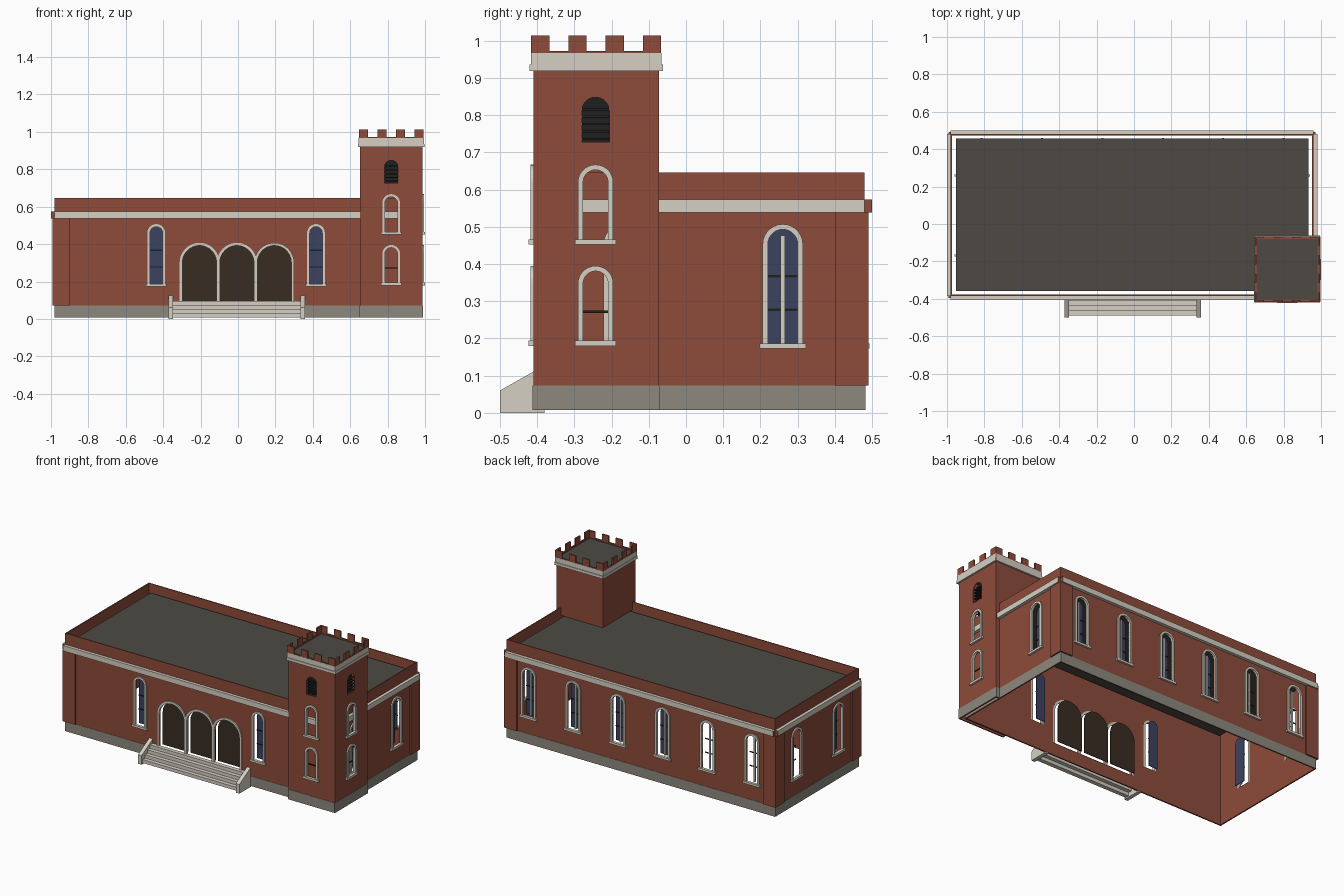
import bpy
import math
from mathutils import Matrix, Vector

cube = bpy.data.objects.get("Cube")
if cube:
    bpy.data.objects.remove(cube, do_unlink=True)


def material(name, rgb):
    m = bpy.data.materials.new(name)
    m.use_nodes = True
    m.diffuse_color = (*rgb, 1)
    m.node_tree.nodes["Principled BSDF"].inputs["Base Color"].default_value = (*rgb, 1)
    return m


BRICK = material("red brick", (0.27, 0.072, 0.043))
STONE = material("pale stone", (0.67, 0.63, 0.55))
BASE = material("grey stone", (0.27, 0.25, 0.21))
ROOF = material("dark roofing", (0.074, 0.068, 0.056))
GLASS = material("blue glass", (0.045, 0.055, 0.12))
DOOR = material("dark wood", (0.041, 0.025, 0.016))
IRON = material("black iron", (0.014, 0.014, 0.015))

# Each facade has its own frame: u along the wall, v up, depth outwards
ALONG = {"front": (1, 0, 0), "right": (0, 1, 0), "back": (-1, 0, 0), "left": (0, -1, 0), "top": (1, 0, 0)}


def frame(side, plane):
    u = Vector(ALONG[side])
    v = Vector((0, 1, 0)) if side == "top" else Vector((0, 0, 1))
    n = u.cross(v)
    m = Matrix((u, v, n)).transposed().to_4x4()
    m.translation = n * plane
    return m


def rect(u0, u1, v0, v1):
    return [(u0, v0), (u1, v0), (u1, v1), (u0, v1)]


def arch(c, width, v0, v1, steps=14):
    r = width / 2
    pts = [(c - r, v0), (c + r, v0)]
    for i in range(steps + 1):
        a = math.pi * i / steps
        pts.append((c + r * math.cos(a), v1 - r + r * math.sin(a)))
    return pts


def plate(name, face, loops, d0, d1, mat):
    """Flat slab from an outline, further loops being holes."""
    cu = bpy.data.curves.new(name, "CURVE")
    cu.dimensions = "2D"
    cu.fill_mode = "BOTH"
    cu.extrude = (d1 - d0) / 2
    for loop in loops:
        sp = cu.splines.new("POLY")
        sp.points.add(len(loop) - 1)
        for p, (a, b) in zip(sp.points, loop):
            p.co = (a, b, 0, 1)
        sp.use_cyclic_u = True
    tmp = bpy.data.objects.new(name + "_outline", cu)
    bpy.context.collection.objects.link(tmp)
    dg = bpy.context.evaluated_depsgraph_get()
    me = bpy.data.meshes.new_from_object(tmp.evaluated_get(dg))
    bpy.data.objects.remove(tmp, do_unlink=True)
    me.materials.clear()
    me.materials.append(mat)
    for p in me.polygons:
        p.use_smooth = False
        p.material_index = 0
    ob = bpy.data.objects.new(name, me)
    bpy.context.collection.objects.link(ob)
    ob.matrix_world = face @ Matrix.Translation((0, 0, (d0 + d1) / 2))
    return ob


def window(name, face, c, width, v0, v1, glazed=True, bars=(), bar_depth=-0.03, mullion=False):
    """Stone surround, sill, glass and bars; returns the wall opening."""
    t = 0.014
    hole = arch(c, width - 2 * t, v0, v1 - t)
    plate(name + "_surround", face, [arch(c, width, v0, v1), hole], -0.008, 0.008, STONE)
    plate(name + "_sill", face, [rect(c - width / 2 - 0.008, c + width / 2 + 0.008, v0 - 0.01, v0 + 0.004)],
          -0.005, 0.013, STONE)
    if glazed:
        plate(name + "_glass", face, [hole], -0.038, -0.034, GLASS)
    for z in bars:
        plate(name + "_bar", face, [rect(c - width / 2 + t, c + width / 2 - t, z - 0.003, z + 0.003)],
              bar_depth - 0.004, bar_depth, IRON)
    if mullion:
        plate(name + "_mullion", face, [rect(c - 0.0055, c + 0.0055, v0, v1 - 0.03)], -0.028, -0.02, STONE)
    return hole


# Main hall
X0, X1, Y0, Y1 = -0.98, 0.96, -0.385, 0.48
CX = (X0 + X1) / 2
DOOR_X = CX + 0.004
FLOOR, PLINTH, BAND, BAND_TOP, TOP, ROOF_Z = 0.008, 0.073, 0.538, 0.573, 0.646, 0.594
hall = {"front": (-Y0, X0, X1), "right": (X1, Y0, Y1), "back": (Y1, -X1, -X0), "left": (-X0, -Y1, -Y0)}
# Window centres along each wall, with whether they hold glass
side_windows = {
    "front": [(CX - 0.427, True), (CX + 0.427, True)],
    "right": [(-0.168, True), (0.26, True)],
    "back": [(-0.8 + 0.323 * i, i < 4) for i in range(6)],
    "left": [(-0.26, False), (0.168, True)],
}
for side, (plane, a, b) in hall.items():
    f = frame(side, plane)
    w = 0.095 if side == "front" else 0.108
    holes = [window(side + "_window", f, c, w, 0.183, 0.507, g, (0.277, 0.367), mullion=side != "front")
             for c, g in side_windows[side]]
    if side == "front":
        # Three arched doorways sharing their jambs
        for i in (-1, 0, 1):
            c = DOOR_X + 0.2 * i
            hole = arch(c, 0.182, 0.09, 0.392, 20)
            plate("door_surround", f, [arch(c, 0.212, 0.09, 0.407, 20), hole], -0.008, 0.008 + 0.0005 * i, STONE)
            plate("door", f, [hole], -0.036, -0.032, DOOR)
            holes.append(hole)
    plate(side + "_wall", f, [rect(a, b, FLOOR, TOP)] + holes, -0.007, 0, BRICK)
    plate(side + "_plinth", f, [rect(a, b, FLOOR, PLINTH)], 0, 0.002, BASE)
    # Band course with brick ends
    band = plate(side + "_band", f, [rect(a, b, BAND, BAND_TOP)], 0, 0.02, STONE)
    band.data.materials.append(BRICK)
    for p in band.data.polygons:
        if abs(p.normal.x) > 0.9:
            p.material_index = 1
    for u0, u1 in ((a - 0.01, a + 0.08), (b - 0.08, b + 0.01)):
        plate(side + "_corner_pilaster", f, [rect(u0, u1, PLINTH, BAND)], 0, 0.011, BRICK)
plate("hall_roof", frame("top", ROOF_Z), [rect(X0 + 0.028, X1 - 0.028, Y0 + 0.028, Y1 - 0.022)], -0.005, 0, ROOF)

# Tower, whose left and back walls drop below the roof only outside the hall
TX0, TX1, TY0, TY1 = 0.652, 0.987, -0.41, -0.073
TCX, TCY = 0.819, -0.243
CROWN, CROWN_TOP, MERLON = 0.918, 0.967, 1.014
tower = {"front": (-TY0, TX0, TX1, TCX), "right": (TX1, TY0, TY1, TCY),
         "back": (TY1, -TX1, -TX0, None), "left": (-TX0, -TY1, -TY0, None)}
for side, (plane, a, b, c) in tower.items():
    f = frame(side, plane)
    holes = []
    foot0, foot1 = a, b
    if side == "back":
        foot1 = -X1
    if side == "left":
        foot0 = -Y0
    if c is not None:
        holes.append(window("tower_lower_window", f, c, 0.095, 0.19, 0.395, False, (0.272,), -0.008))
        holes.append(window("tower_upper_window", f, c, 0.095, 0.462, 0.667, False))
        # Belfry opening with slats
        opening = arch(c, 0.074, 0.728, 0.848)
        holes.append(opening)
        plate("belfry_backing", f, [opening], -0.022, -0.018, IRON)
        for i in range(5):
            z = 0.733 + 0.02 * i
            plate("belfry_slat", f, [rect(c - 0.036, c + 0.036, z, z + 0.006)], -0.018, -0.004, IRON)
    outline = [(foot0, FLOOR), (foot1, FLOOR), (foot1, ROOF_Z), (b, ROOF_Z), (b, CROWN_TOP),
               (a, CROWN_TOP), (a, ROOF_Z), (foot0, ROOF_Z)]
    outline = [p for i, p in enumerate(outline) if p != outline[i - 1]]
    plate("tower_" + side + "_wall", f, [outline] + holes, -0.006, 0, BRICK)
    plate("tower_" + side + "_plinth", f, [rect(foot0, foot1, FLOOR, PLINTH)], 0, 0.002, BASE)
    plate("tower_" + side + "_crown", f, [rect(a - 0.007, b + 0.007, CROWN, CROWN_TOP)], 0, 0.007, STONE)
    plate("tower_" + side + "_crown_lip", f, [rect(a - 0.007, b + 0.007, CROWN, CROWN + 0.018)],
          0.007, 0.011, STONE)
    # Battlements
    plate("tower_" + side + "_parapet", f, [rect(a - 0.006, b + 0.006, CROWN_TOP, CROWN_TOP + 0.005)],
          -0.003, 0.006, BRICK)
    step = (b - a + 0.012 - 0.049) / 3
    for i in range(4):
        u = a - 0.006 + step * i
        plate("merlon", f, [rect(u, u + 0.049, CROWN_TOP, MERLON)], -0.003, 0.006, BRICK)
plate("tower_roof", frame("top", 0.964), [rect(TX0, TX1, TY0, TY1)], -0.005, 0, ROOF)

# Entrance steps, open underneath, between sloping cheek walls
for i in range(4):
    y = -0.49 + 0.026 * i
    plate("step", frame("top", 0), [rect(DOOR_X - 0.345, DOOR_X + 0.345, y, y + 0.028)],
          FLOOR + 0.022 * i, FLOOR + 0.022 * (i + 1), STONE)
cheek = [(-0.5, 0), (-0.38, 0), (-0.38, 0.128), (-0.5, 0.06)]
for x in (DOOR_X - 0.353, DOOR_X + 0.353):
    plate("cheek_wall", frame("right", x), [cheek], -0.0125, 0.0125, STONE)
